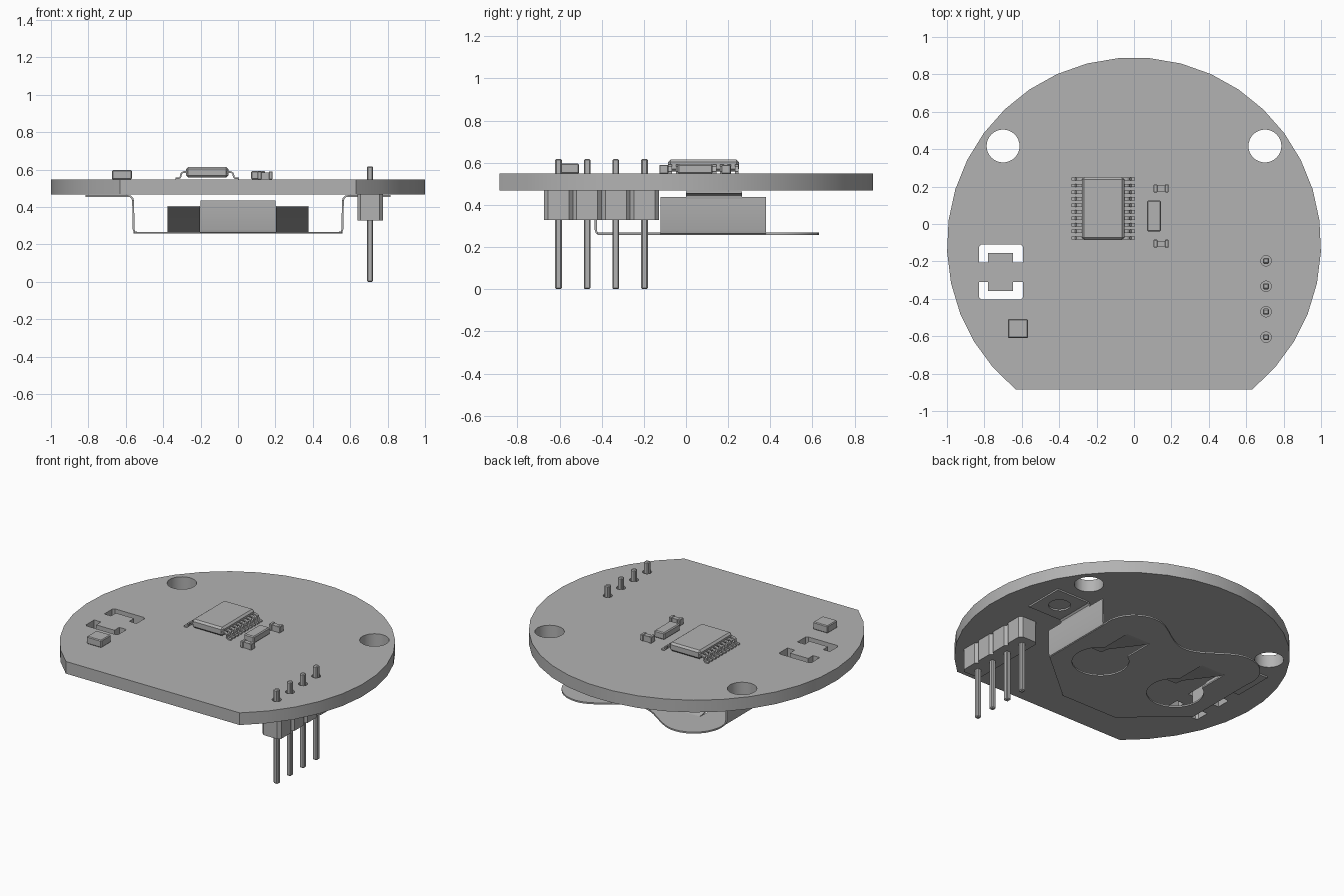
import bpy, bmesh
from math import sin, cos, pi, radians, acos
from mathutils import Vector

if "Cube" in bpy.data.objects:
    bpy.data.objects.remove(bpy.data.objects["Cube"], do_unlink=True)

grey = bpy.data.materials.new("plain grey")
grey.use_nodes = True
COLOUR = (0.45, 0.45, 0.45, 1)
grey.diffuse_color = COLOUR
grey.node_tree.nodes["Principled BSDF"].inputs["Base Color"].default_value = COLOUR

AXES = {"x": lambda a, b, h: (h, a, b),
        "y": lambda a, b, h: (a, h, b),
        "z": lambda a, b, h: (a, b, h)}


def prism(name, loops, lo, hi, axis="z", bevel=0):
    """Extrude closed 2D outlines from lo to hi along an axis."""
    bm = bmesh.new()
    place = AXES[axis]
    for loop in loops:
        low = [bm.verts.new(place(a, b, lo)) for a, b in loop]
        high = [bm.verts.new(place(a, b, hi)) for a, b in loop]
        bm.faces.new(low)
        bm.faces.new(high)
        for i in range(len(loop)):
            j = (i + 1) % len(loop)
            bm.faces.new((low[i], low[j], high[j], high[i]))
    bmesh.ops.recalc_face_normals(bm, faces=bm.faces[:])
    if bevel:
        bmesh.ops.bevel(bm, geom=bm.edges[:], offset=bevel, segments=1, affect="EDGES")
    mesh = bpy.data.meshes.new(name)
    bm.to_mesh(mesh)
    bm.free()
    mesh.materials.append(grey)
    obj = bpy.data.objects.new(name, mesh)
    bpy.context.collection.objects.link(obj)
    return obj


def activate(obj):
    bpy.ops.object.select_all(action="DESELECT")
    obj.select_set(True)
    bpy.context.view_layer.objects.active = obj


def cut(obj, loops, lo, hi):
    """Cut upright holes with the given outlines through an object."""
    cutter = prism("cutter", loops, lo, hi)
    cutter.hide_render = True
    mod = obj.modifiers.new("holes", "BOOLEAN")
    mod.operation = "DIFFERENCE"
    mod.solver = "EXACT"
    mod.object = cutter
    activate(obj)
    bpy.ops.object.modifier_apply(modifier=mod.name)
    bpy.data.objects.remove(cutter, do_unlink=True)


def smooth(obj):
    activate(obj)
    bpy.ops.object.shade_smooth_by_angle(angle=radians(30))


def arc(cx, cy, r, start, end, n):
    return [(cx + r * cos(start + (end - start) * i / n),
             cy + r * sin(start + (end - start) * i / n)) for i in range(n + 1)]


def circle(cx, cy, r, n=24):
    return arc(cx, cy, r, 0, 2 * pi, n)[:-1]


def rect(x0, x1, y0, y1):
    return [(x0, y0), (x1, y0), (x1, y1), (x0, y1)]


def band(path, t):
    """Outline of a bent strip of thickness t along a 2D path."""
    pts = [Vector(p) for p in path]
    left, right = [], []
    for i, p in enumerate(pts):
        d = (pts[min(i + 1, len(pts) - 1)] - pts[max(i - 1, 0)]).normalized()
        n = Vector((-d.y, d.x)) * t / 2
        left.append(tuple(p + n))
        right.append(tuple(p - n))
    return left + right[::-1]


# Circuit board: round with a flat front edge
BOTTOM, TOP = 0.468, 0.548
PIN_X = 0.706
PIN_Y = [-0.197 - 0.136 * i for i in range(4)]
board = prism("circuit_board", [arc(0, -0.11, 1, radians(-50.8), radians(230.8), 29)],
              BOTTOM, TOP)
holes = [circle(s * 0.7, 0.417, 0.088, 32) for s in (1, -1)]
holes += [circle(PIN_X, y, 0.028, 16) for y in PIN_Y]
# Two facing bracket-shaped slots
for s in (1, -1):
    bracket = [(-0.829, 0.065), (-0.829, 0.135), (-0.817, 0.147), (-0.606, 0.147),
               (-0.594, 0.135), (-0.594, 0.065), (-0.647, 0.065), (-0.647, 0.102),
               (-0.78, 0.102), (-0.78, 0.065)]
    holes.append([(x, -0.257 + s * y * (1 if y > 0.07 else 0.8)) for x, y in bracket])
cut(board, holes, BOTTOM - 0.1, TOP + 0.1)
smooth(board)

# Pin header below the board
for y in PIN_Y:
    w, c = 0.068, 0.018
    block = [(-w, c - w), (c - w, -w), (w - c, -w), (w, c - w),
             (w, w - c), (w - c, w), (c - w, w), (-w, w - c)]
    prism("header_block", [[(PIN_X + a, y + b) for a, b in block]], 0.328, BOTTOM)
    p = 0.016
    prism("header_pin", [rect(PIN_X - p, PIN_X + p, y - p, y + p)], 0, 0.618, bevel=0.006)

# Battery clip plate: chamfered front corners, two rounded lobes at the back
T = 0.01
Z = 0.263
wave = [(x, 0.47 + 0.08 * (1 - cos(pi * x / 0.36)))
        for x in [0.36 - 0.72 * i / 24 for i in range(25)]]
corner = arc(0.36, 0.43, 0.2, 0, pi / 2, 8)[:-1]
outline = [(-0.2, -0.42), (0.2, -0.42), (0.555, -0.12), (0.555, 0.38)]
outline += corner + wave + [(-x, y) for x, y in corner[::-1]]
outline += [(-0.555, 0.38), (-0.555, -0.12)]
plate = prism("clip_plate", [outline], Z - T / 2, Z + T / 2)
R, W = 0.17, 0.088
a = acos(W / R)
keyholes = [arc(s * 0.29, 0.035, R, pi - a, 2 * pi + a, 28)
            + [(s * 0.29 + W, 0.39), (s * 0.29 - W, 0.39)] for s in (1, -1)]
cut(plate, keyholes, Z - 0.1, Z + 0.1)
smooth(plate)

# Clip front tab
smooth(prism("clip_front_tab", [band([(-0.41, Z), (-0.424, 0.268), (-0.428, 0.28),
                                      (-0.428, 0.435)], T)], -0.2, 0.2, "x"))

for s, side in ((1, "left"), (-1, "right")):
    # Spring tongue rising from the plate
    smooth(prism(side + "_spring_tongue",
                 [band([(0.395, Z), (0.36, 0.268), (0.0, 0.395), (-0.06, 0.402)], T)],
                 s * 0.29 - W + 0.002, s * 0.29 + W - 0.002, "x"))
    # Upright side wall
    wall = [(0.54, Z), (0.554, 0.267), (0.558, 0.28), (0.561, 0.437)]
    smooth(prism(side + "_clip_wall", [band([(s * x, z) for x, z in wall], T)],
                 -0.12, 0.38, "y"))
    # Foot soldered under the board
    path = [(0.561, 0.43), (0.564, 0.446), (0.576, 0.457), (0.59, 0.459), (0.815, 0.459)]
    foot = prism(side + "_clip_foot", [band([(s * x, z) for x, z in path], T)],
                 0.0, 0.265, "y")
    cut(foot, [circle(s * 0.69, 0.132, 0.066)], 0.4, 0.5)
    smooth(foot)

# Main chip with gull-wing legs
CX, CY = -0.165, 0.083
prism("chip_body", [rect(CX - 0.113, CX + 0.113, CY - 0.168, CY + 0.168)],
      0.558, 0.615, bevel=0.012)
for s in (1, -1):
    leg = [(0.105, 0.588), (0.128, 0.587), (0.138, 0.58), (0.143, 0.56),
           (0.15, 0.554), (0.17, 0.553)]
    shape = band([(CX + s * x, z) for x, z in leg], 0.009)
    for i in range(10):
        y = CY + (i - 4.5) * 0.035
        prism("chip_leg", [shape], y - 0.009, y + 0.009, "y")

# Crystal can
prism("crystal_body", [rect(0.07, 0.144, -0.04, 0.126)], TOP, 0.594, bevel=0.006)

# Small parts beside the crystal: two end caps with a narrower core
for y in (0.19, -0.105):
    for x in (0.105, 0.165):
        prism("component_cap", [rect(x, x + 0.02, y - 0.021, y + 0.021)],
              TOP, 0.59, bevel=0.003)
    prism("component_core", [rect(0.12, 0.17, y - 0.015, y + 0.015)], TOP, 0.586)

# Square component near the front
prism("square_component", [rect(-0.674, -0.567, -0.61, -0.508)], TOP, 0.597, bevel=0.005)
